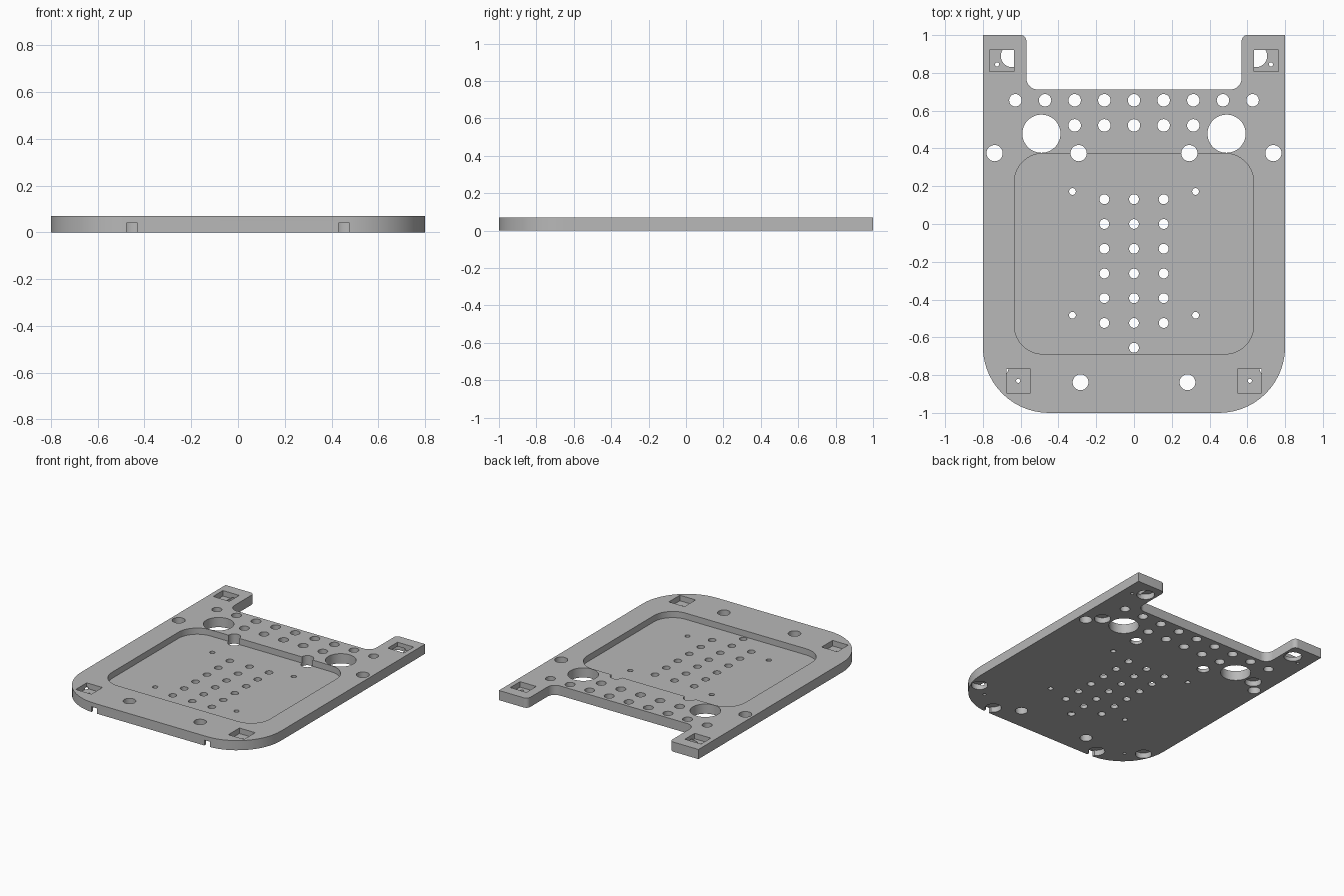
import bpy, bmesh, math
from mathutils import Vector

if "Cube" in bpy.data.objects:
    bpy.data.objects.remove(bpy.data.objects["Cube"])

T = 0.07          # plate thickness


def rounded(corners, seg=14):
    """Closed outline from (x, y, radius) corners."""
    pts = []
    n = len(corners)
    for i, (x, y, r) in enumerate(corners):
        p = Vector((x, y))
        if r == 0:
            pts.append(p)
            continue
        a = (Vector(corners[i - 1][:2]) - p).normalized()
        b = (Vector(corners[(i + 1) % n][:2]) - p).normalized()
        c = p + (a + b) * r                     # right-angle corners
        for k in range(seg + 1):
            t = k / seg * math.pi / 2
            pts.append(c - b * r * math.cos(t) - a * r * math.sin(t))
    return pts


def circle(x, y, r, seg=32):
    return [Vector((x + r * math.cos(2 * math.pi * k / seg),
                    y + r * math.sin(2 * math.pi * k / seg))) for k in range(seg)]


def rect(x0, y0, x1, y1, r=0):
    return rounded([(x0, y0, r), (x1, y0, r), (x1, y1, r), (x0, y1, r)])


def prisms(name, shapes):
    """One object made of extruded outlines: (points, z0, z1)."""
    bm = bmesh.new()
    for pts, z0, z1 in shapes:
        lo = [bm.verts.new((p.x, p.y, z0)) for p in pts]
        hi = [bm.verts.new((p.x, p.y, z1)) for p in pts]
        bm.faces.new(lo[::-1])
        bm.faces.new(hi)
        for i in range(len(pts)):
            j = (i + 1) % len(pts)
            bm.faces.new((lo[i], lo[j], hi[j], hi[i]))
    bmesh.ops.recalc_face_normals(bm, faces=bm.faces)
    me = bpy.data.meshes.new(name)
    bm.to_mesh(me)
    bm.free()
    ob = bpy.data.objects.new(name, me)
    bpy.context.collection.objects.link(ob)
    return ob


# Plate outline with two rear arms and a large radius at the front
plate = prisms("base_plate", [(rounded([
    (-0.8, -1, 0.35), (0.8, -1, 0.35), (0.8, 1, 0), (0.57, 1, 0.03),
    (0.57, 0.712, 0.06), (-0.57, 0.712, 0.06), (-0.57, 1, 0.03), (-0.8, 1, 0)]), 0, T)])

# Through holes: (x, y, radius), mirrored where x > 0
P = 0.157
holes = [(i * P, 0.655, 0.033) for i in range(5)]
holes += [(i * P, 0.522, 0.033) for i in range(3)]
holes += [(i * P, 0.131 - j * 0.131, 0.026) for i in range(2) for j in range(6)]
holes += [(0, -0.655, 0.026), (0.326, 0.172, 0.018), (0.326, -0.483, 0.018),
          (0.738, 0.375, 0.043), (0.293, 0.375, 0.043), (0.283, -0.838, 0.042),
          (0.49, 0.478, 0.101), (0.725, 0.845, 0.011), (0.613, -0.83, 0.011)]
through = []
for x, y, r in holes:
    for s in ((1, -1) if x > 0 else (1,)):
        through.append((circle(s * x, y, r, 48 if r > 0.09 else 28), -0.1, 0.2))

# Top recess and square corner pockets
pockets = [(rect(-0.633, -0.688, 0.633, 0.373, 0.15), 0.025, 0.2)]
blind, notches = [], []
for s in (1, -1):
    for x, y, w, h in ((0.7, 0.864, 0.065, 0.056), (0.612, -0.831, 0.063, 0.063)):
        pockets.append((rect(s * x - w, y - h, s * x + w, y + h), 0.03, 0.2))
    # Round blind sockets in the underside
    for x, y, r in ((0.645, 0.89, 0.06), (0.66, 0.457, 0.055),
                    (0.718, -0.757, 0.055), (0.453, -0.93, 0.055)):
        blind.append((circle(s * x, y, r), -0.1, 0.04))
    # Small slots through the front edge
    notches.append((rect(s * 0.453 - 0.023, -1.1, s * 0.453 + 0.023, -0.93), -0.1, 0.039))

# Cut every group out of the plate
bpy.context.view_layer.objects.active = plate
for name, shapes in (("recess_cutter", pockets), ("hole_cutter", through),
                     ("socket_cutter", blind), ("notch_cutter", notches)):
    cutter = prisms(name, shapes)
    cutter.hide_render = True
    mod = plate.modifiers.new(name, 'BOOLEAN')
    mod.operation = 'DIFFERENCE'
    mod.solver = 'EXACT'
    mod.object = cutter
    bpy.ops.object.modifier_apply(modifier=mod.name)
    bpy.data.objects.remove(cutter, do_unlink=True)

# Single grey material
grey = bpy.data.materials.new("plain_grey")
grey.diffuse_color = (0.48, 0.48, 0.48, 1)
grey.use_nodes = True
grey.node_tree.nodes["Principled BSDF"].inputs["Base Color"].default_value = grey.diffuse_color
plate.data.materials.clear()
plate.data.materials.append(grey)
for f in plate.data.polygons:
    f.material_index = 0

plate.select_set(True)
bpy.ops.object.shade_smooth_by_angle(angle=math.radians(30))
